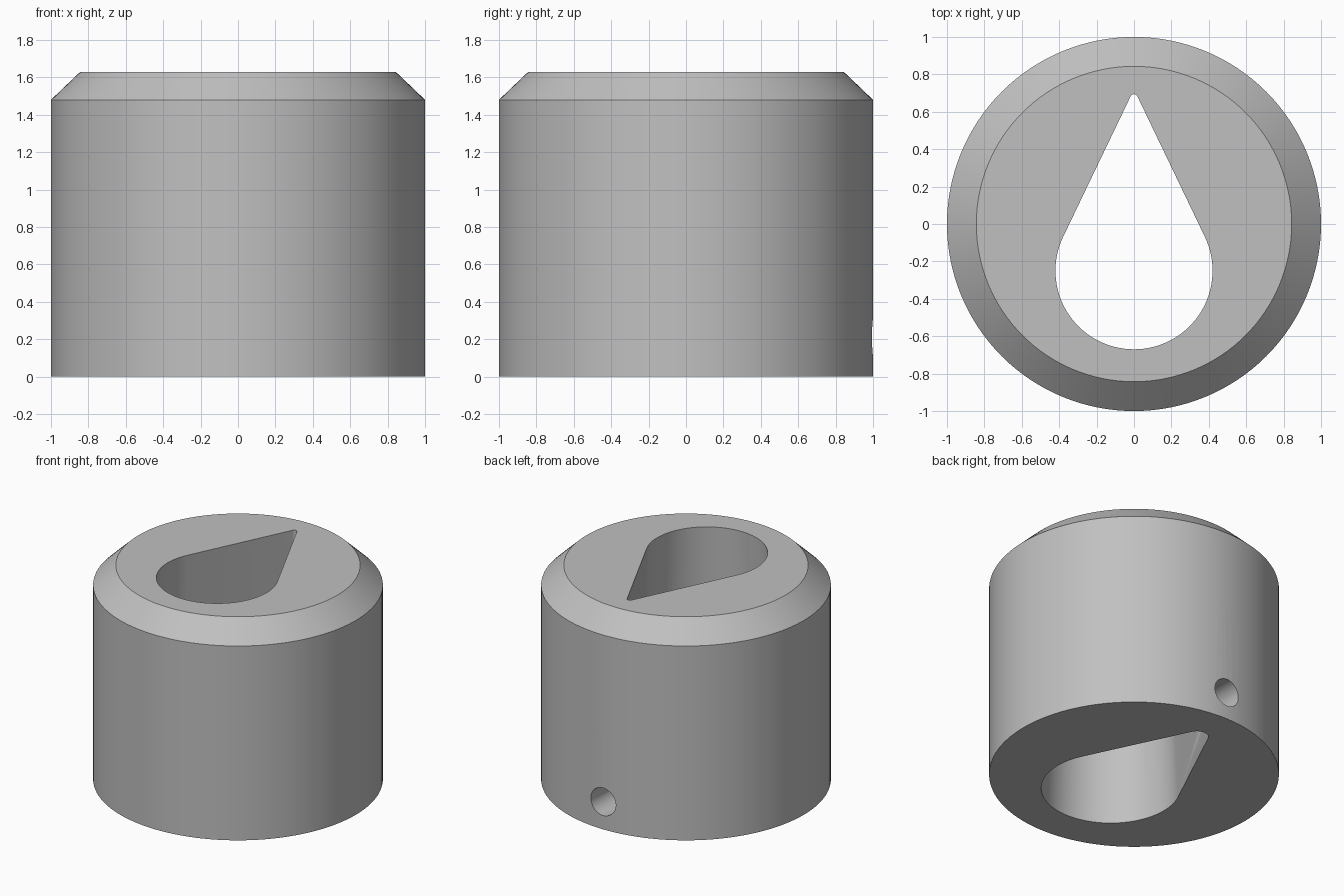
import bpy, bmesh, math
from mathutils import Matrix

HEIGHT = 1.63

if "Cube" in bpy.data.objects:
    bpy.data.objects.remove(bpy.data.objects["Cube"], do_unlink=True)

grey = bpy.data.materials.new("plain grey")
grey.use_nodes = True
grey.diffuse_color = (0.53, 0.53, 0.53, 1)
grey.node_tree.nodes["Principled BSDF"].inputs["Base Color"].default_value = grey.diffuse_color


def loft(name, rings):
    """Closed solid from stacked rings that share a point count."""
    bm = bmesh.new()
    loops = [[bm.verts.new(p) for p in ring] for ring in rings]
    n = len(loops[0])
    for low, high in zip(loops, loops[1:]):
        for i in range(n):
            j = (i + 1) % n
            bm.faces.new((low[i], low[j], high[j], high[i]))
    bm.faces.new(loops[0][::-1])
    bm.faces.new(loops[-1])
    bmesh.ops.recalc_face_normals(bm, faces=bm.faces)
    mesh = bpy.data.meshes.new(name)
    bm.to_mesh(mesh)
    bm.free()
    mesh.materials.append(grey)
    obj = bpy.data.objects.new(name, mesh)
    bpy.context.scene.collection.objects.link(obj)
    return obj


def circle(radius, z, n=128):
    return [(radius * math.cos(math.tau * i / n), radius * math.sin(math.tau * i / n), z)
            for i in range(n)]


def teardrop(grow, z):
    """Large arc at the front, small rounded tip at the back, joined by tangents."""
    front_y, front_r, tip_y, tip_r = -0.25, 0.42, 0.674, 0.02
    a = math.asin((front_r - tip_r) / (tip_y - front_y))
    points = []
    for cy, r, start, end, steps in (
            (tip_y, tip_r + grow, a, math.pi - a, 12),
            (front_y, front_r + grow, math.pi - a, math.tau + a, 64)):
        for i in range(steps + 1):
            t = start + (end - start) * i / steps
            points.append((r * math.cos(t), cy + r * math.sin(t), z))
    return points


# Chamfered round body
body = loft("body", [circle(1, 0), circle(1, 1.48), circle(0.843, HEIGHT)])

# Tapered teardrop opening, wider at the bottom, run slightly past both ends
slope = 0.06 / HEIGHT
cavity = loft("cavity_cutter", [teardrop(slope * (HEIGHT - z), z) for z in (-0.05, HEIGHT + 0.05)])

# Small round screw hole in the back wall, reaching the opening
screw = loft("screw_hole_cutter", [circle(0.105, z, 48) for z in (0.55, 1.2)])
screw.data.transform(Matrix.Translation((0, 0, 0.21)) @ Matrix.Rotation(-math.pi / 2, 4, "X"))

for cutter in (cavity, screw):
    cutter.hide_render = True
    mod = body.modifiers.new(cutter.name, "BOOLEAN")
    mod.operation = "DIFFERENCE"
    mod.solver = "EXACT"
    mod.object = cutter

# Bake the cuts, then remove the cutters
bpy.context.view_layer.update()
cut_mesh = bpy.data.meshes.new_from_object(body.evaluated_get(bpy.context.evaluated_depsgraph_get()))
body.modifiers.clear()
body.data = cut_mesh
for cutter in (cavity, screw):
    bpy.data.objects.remove(cutter, do_unlink=True)

bpy.ops.object.select_all(action="DESELECT")
body.select_set(True)
bpy.context.view_layer.objects.active = body
bpy.ops.object.shade_smooth_by_angle(angle=math.radians(30))
